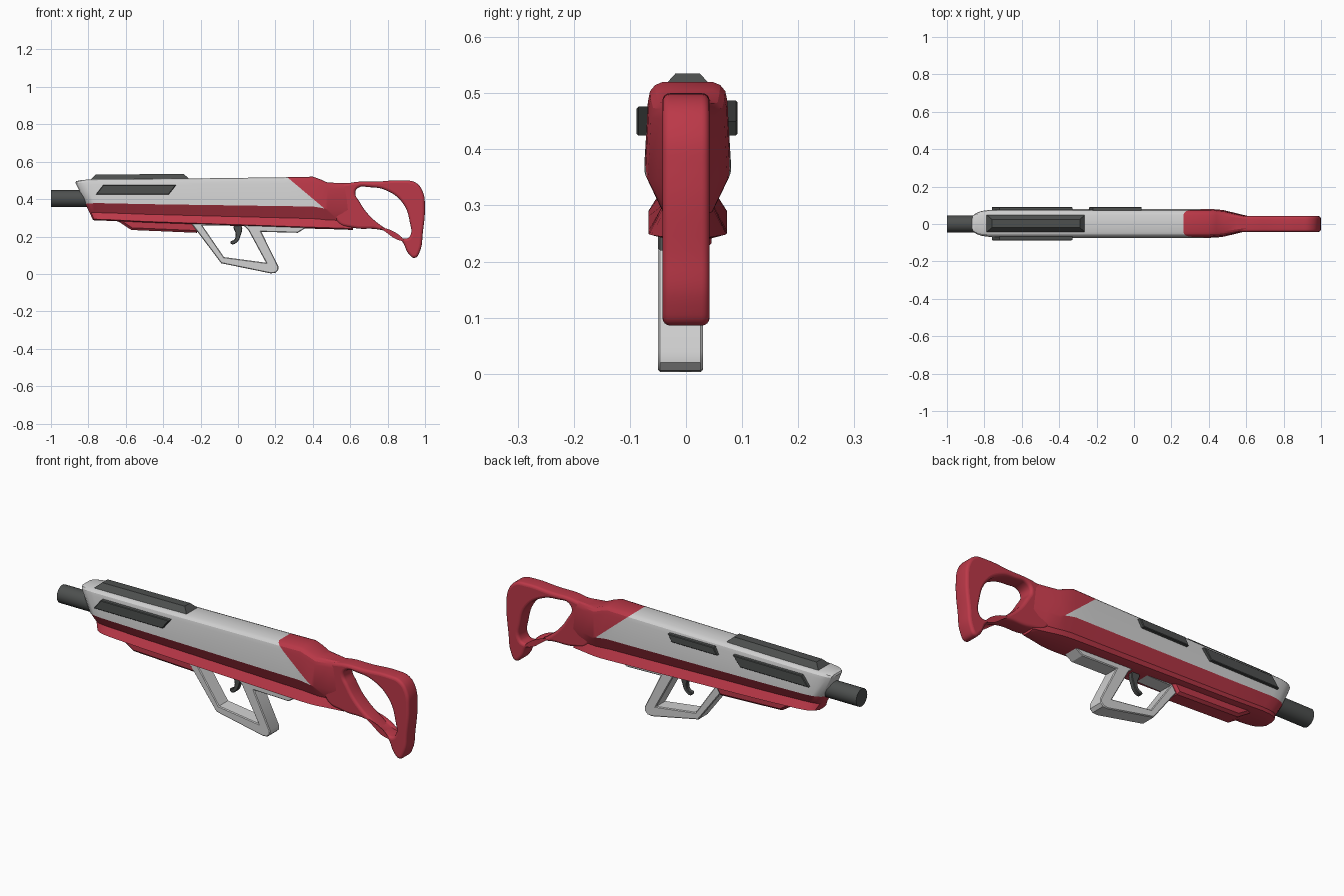
import bpy, bmesh, math
from mathutils import Vector

cube = bpy.data.objects.get("Cube")
if cube:
    bpy.data.objects.remove(cube, do_unlink=True)


def material(name, rgb):
    m = bpy.data.materials.new(name)
    m.use_nodes = True
    m.diffuse_color = (*rgb, 1)
    m.node_tree.nodes["Principled BSDF"].inputs["Base Color"].default_value = (*rgb, 1)
    return m


RED = material("red", (0.5, 0.04, 0.065))
WHITE = material("light grey", (0.64, 0.64, 0.64))
DARK = material("dark grey", (0.075, 0.08, 0.078))


def activate(obj):
    bpy.ops.object.select_all(action="DESELECT")
    obj.select_set(True)
    bpy.context.view_layer.objects.active = obj


def finish(obj, angle):
    activate(obj)
    bpy.ops.object.shade_smooth_by_angle(angle=math.radians(angle))


def from_bmesh(name, bm, mats, angle=30):
    bmesh.ops.recalc_face_normals(bm, faces=bm.faces)
    mesh = bpy.data.meshes.new(name)
    bm.to_mesh(mesh)
    bm.free()
    for m in mats:
        mesh.materials.append(m)
    obj = bpy.data.objects.new(name, mesh)
    bpy.context.collection.objects.link(obj)
    finish(obj, angle)
    return obj


def plate(name, outlines, half, bevel, mat, y=0, rounded=False, steps=0):
    """Side outline in x and z, with holes, thickened along y with bevelled rims."""
    cu = bpy.data.curves.new(name, "CURVE")
    cu.dimensions, cu.fill_mode = "2D", "BOTH"
    cu.extrude, cu.bevel_depth, cu.offset = half - bevel, bevel, -bevel
    cu.bevel_resolution, cu.resolution_u = steps, 6
    for pts in outlines:
        sp = cu.splines.new("BEZIER" if rounded else "POLY")
        target = sp.bezier_points if rounded else sp.points
        target.add(len(pts) - 1)
        for p, (x, z) in zip(target, pts):
            if rounded:
                p.co = (x, z, 0)
                p.handle_left_type = p.handle_right_type = "AUTO"
            else:
                p.co = (x, z, 0, 1)
        sp.use_cyclic_u = True
    cu.materials.append(mat)
    obj = bpy.data.objects.new(name, cu)
    bpy.context.collection.objects.link(obj)
    obj.location.y = y
    obj.rotation_euler.x = math.pi / 2
    activate(obj)
    bpy.ops.object.convert(target="MESH")
    finish(bpy.context.object, 32)


# Receiver: lofted section of half-width and relative height
SECTION = [(0, 1), (.045, 1), (.058, .98), (.067, .94), (.071, .87), (.077, .41),
           (.047, .17), (.07, 0), (.04, -.03)]
RING = SECTION + [(0, -.03)] + [(-y, t) for y, t in SECTION[:0:-1]]
# Stations: x, top height, width factor, nose slant
STATIONS = [(-.87, .488, .45, 1), (-.862, .496, .66, 1), (-.845, .5, .83, 1),
            (-.82, .503, .94, 1), (-.78, .505, 1, 1), (-.5, .507, 1, 0), (.26, .517, 1, 0),
            (.4, .52, 1, 0), (.44, .506, .98, 0), (.48, .488, .92, 0),
            (.55, .487, .7, 0), (.615, .487, .5, 0)]
bm = bmesh.new()
rings = []
for x, top, width, slant in STATIONS:
    base = .25 + (.4 - x) * .034
    ring = []
    for y, t in RING:
        z = base + (top - base) * t
        ring.append(bm.verts.new((x + slant * .47 * (.49 - z), .003 + y * width, z)))
    rings.append(ring)
n = len(RING)
for a, b in zip(rings, rings[1:]):
    for i in range(n):
        j = (i + 1) % n
        f = bm.faces.new((a[i], a[j], b[j], b[i]))
        f.material_index = 1 if min(RING[i][1], RING[j][1]) > .4 else 0
bm.faces.new(rings[-1])
# Nose cap split at the colour line
nose = rings[0]
k = len(SECTION) - 4
bm.faces.new(nose[k:n - k + 1])
bm.faces.new(nose[n - k:] + nose[:k + 1]).material_index = 1
# Diagonal colour break ahead of the stock
point, normal = Vector((.26, 0, .52)), Vector((.16, 0, .19))
bmesh.ops.bisect_plane(bm, geom=bm.verts[:] + bm.edges[:] + bm.faces[:],
                       plane_co=point, plane_no=normal)
for f in bm.faces:
    if (f.calc_center_median() - point).dot(normal) > 0:
        f.material_index = 0
from_bmesh("receiver", bm, [RED, WHITE], 24)

# Open stock
STOCK = [(.53, .46), (.6, .487), (.75, .494), (.88, .5), (.95, .488), (.988, .44), (.999, .36),
         (.988, .22), (.972, .12), (.945, .086), (.912, .108), (.88, .17), (.83, .212),
         (.75, .238), (.62, .246), (.53, .28)]
STOCK_HOLE = [(.627, .435), (.645, .462), (.7, .464), (.79, .448), (.88, .38), (.918, .28),
              (.918, .2), (.888, .189), (.785, .245), (.7, .315), (.65, .385)]
plate("stock", [STOCK, STOCK_HOLE], .042, .014, RED, rounded=True, steps=3)

# Grip loop with its mounting rail
GRIP = [(-.25, .27), (-.09, .057), (.175, .003), (.2, .006), (.215, .02), (.216, .04),
        (.125, .225), (.32, .22), (.4, .27)]
GRIP_HOLE = [(-.19, .258), (-.075, .09), (.15, .06), (.055, .235), (.03, .258)]
plate("grip", [GRIP, GRIP_HOLE], .04, .004, WHITE, y=-.01)

# Trigger
plate("trigger", [[(-.02, .26), (.015, .26), (.012, .2), (-.008, .167), (-.035, .16),
                   (-.04, .172), (-.02, .183), (-.012, .21)]], .012, .003, DARK, rounded=True)

# Lower fore-end rail
plate("lower_rail", [[(-.67, .3), (-.57, .235), (-.22, .22), (-.18, .28)]], .045, .012, RED)

# Side panels, with an extra one on the left
FRONT_PANEL = [(-.76, .425), (-.37, .425), (-.33, .476), (-.72, .476)]
for side, y in (("left", .08), ("right", -.076)):
    plate(side + "_front_panel", [FRONT_PANEL], .012, .003, DARK, y=y)
plate("left_rear_panel", [[(-.24, .45), (.02, .45), (.04, .487), (-.22, .487)]],
      .012, .003, DARK, y=.08)

# Tapered top cover
bm = bmesh.new()
bmesh.ops.create_cube(bm, size=2)
for v in bm.verts:
    upper = v.co.z > 0
    v.co = (-.525 + v.co.x * (.235 if upper else .27),
            .003 + v.co.y * (.022 if upper else .052),
            (.533 if upper else .5) + v.co.x * .002)
from_bmesh("top_cover", bm, [DARK], 10)

# Barrel
bm = bmesh.new()
bmesh.ops.create_cone(bm, cap_ends=True, segments=24, radius1=.045, radius2=.045, depth=.25)
barrel = from_bmesh("barrel", bm, [DARK])
barrel.location = (-.875, 0, .403)
barrel.rotation_euler.y = math.pi / 2
